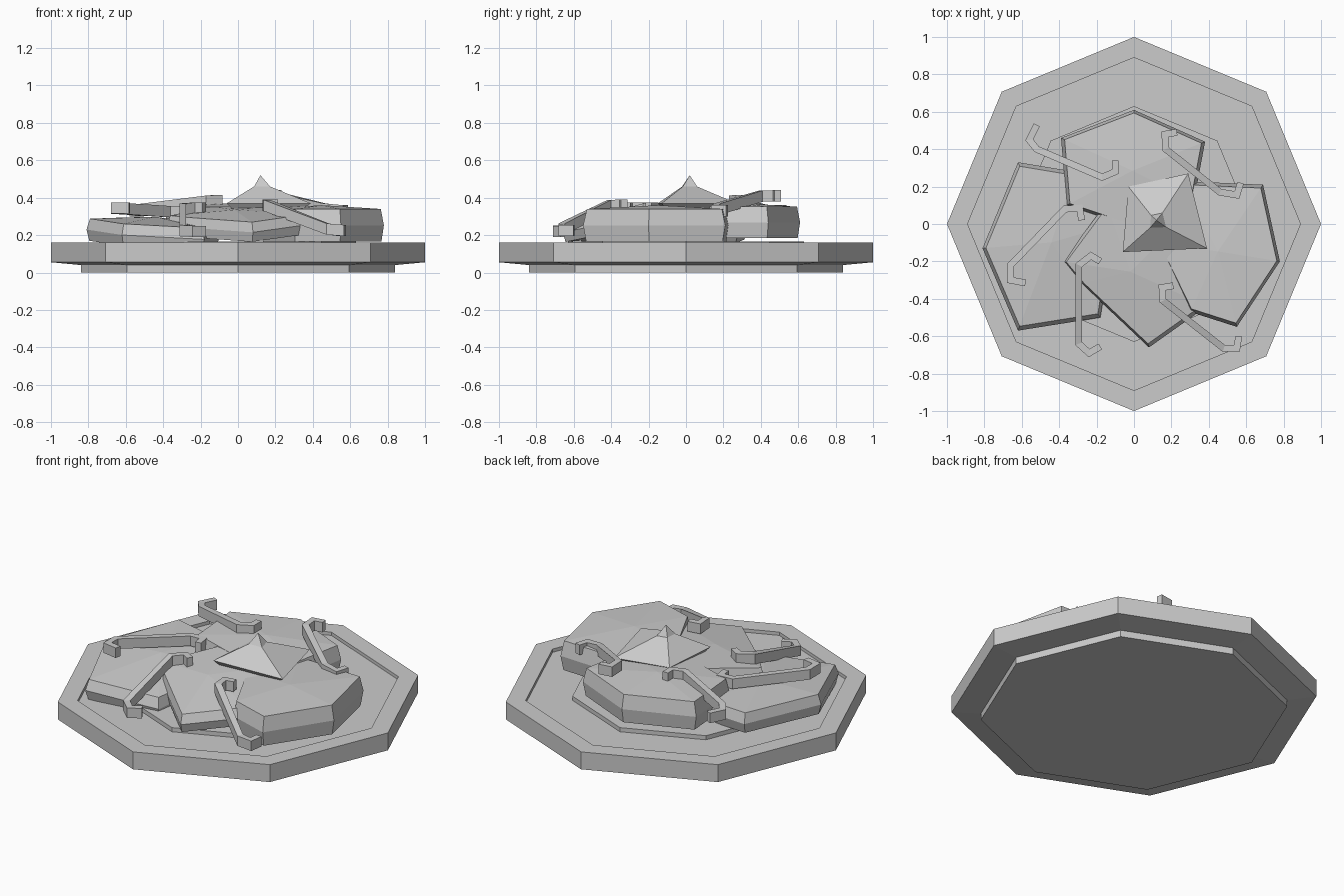
import bpy
import bmesh
import math
from mathutils import Vector

cube = bpy.data.objects.get("Cube")
if cube:
    bpy.data.objects.remove(cube, do_unlink=True)

grey = bpy.data.materials.new("plain_grey")
grey.use_nodes = True
grey.diffuse_color = (0.6, 0.6, 0.6, 1)
grey.node_tree.nodes["Principled BSDF"].inputs["Base Color"].default_value = (0.6, 0.6, 0.6, 1)


def loft(name, rings, tip=None):
    """Join matching rings of points; close the top with a cap or a fan to the tip."""
    bm = bmesh.new()
    loops = [[bm.verts.new(p) for p in ring] for ring in rings]
    n = len(loops[0])
    for low, high in zip(loops, loops[1:]):
        for i in range(n):
            j = (i + 1) % n
            bm.faces.new((low[i], low[j], high[j], high[i]))
    bm.faces.new(loops[0][::-1])
    if tip is None:
        bm.faces.new(loops[-1])
    else:
        peak = bm.verts.new(tip)
        for i in range(n):
            bm.faces.new((loops[-1][i], loops[-1][(i + 1) % n], peak))
    bmesh.ops.recalc_face_normals(bm, faces=bm.faces)
    mesh = bpy.data.meshes.new(name)
    bm.to_mesh(mesh)
    bm.free()
    mesh.materials.append(grey)
    obj = bpy.data.objects.new(name, mesh)
    bpy.context.collection.objects.link(obj)
    return obj


def octagon(radius, z):
    return [(radius * math.cos(i * math.pi / 4), radius * math.sin(i * math.pi / 4), z)
            for i in range(8)]


def slab(name, outline, bottom, top, slope=(0, 0), dome=0.02):
    """Chunky slice with a bulging rim, a shallow domed top and a tilt."""
    centre = sum((Vector(p) for p in outline), Vector((0, 0))) / len(outline)

    def ring(scale, z):
        points = []
        for p in outline:
            q = (Vector(p) - centre) * scale
            points.append((centre.x + q.x, centre.y + q.y, z + q.dot(Vector(slope))))
        return points

    middle = (bottom + top) / 2
    loft(name, [ring(0.96, bottom), ring(1, middle), ring(0.95, top)],
         (centre.x, centre.y, top + dome))


def strip(name, path, z_start, z_end, width=0.036, height=0.06):
    """Rectangular strip swept along a hooked path, sloping along its length."""
    pts = [Vector(p) for p in path]
    span = pts[-1] - pts[0]
    sections = []
    for i, p in enumerate(pts):
        before = (p - pts[i - 1]).normalized() if i else None
        after = (pts[i + 1] - p).normalized() if i < len(pts) - 1 else None
        along = ((before or after) + (after or before)).normalized()
        side = Vector((-along.y, along.x)) * width / 2
        side /= max(0.6, along.dot(after or before))
        t = min(1, max(0, (p - pts[0]).dot(span) / span.length_squared))
        z = z_start + (z_end - z_start) * t
        a, b = p + side, p - side
        h = height / 2
        sections.append([(a.x, a.y, z - h), (b.x, b.y, z - h),
                         (b.x, b.y, z + h), (a.x, a.y, z + h)])
    loft(name, sections)


# Plate with foot, rim and sunken middle, and the flat leaf bed on it
loft("plate", [octagon(0.84, 0), octagon(0.84, 0.04), octagon(1, 0.055),
               octagon(1, 0.16), octagon(0.89, 0.16), octagon(0.89, 0.14)])
loft("leaf_bed", [octagon(0.63, 0.138), octagon(0.63, 0.165)])

# Overlapping slices
slab("right_slice", [(0.69, 0.21), (0.25, 0.23), (0.12, -0.1), (0.3, -0.47),
                     (0.55, -0.55), (0.78, -0.2)], 0.165, 0.34)
slab("back_slice", [(0, 0.61), (-0.39, 0.46), (-0.36, 0.1), (0, -0.02),
                    (0.32, 0.12), (0.38, 0.44)], 0.185, 0.352)
slab("left_slice", [(-0.62, 0.33), (-0.81, -0.13), (-0.62, -0.57), (-0.18, -0.5),
                    (-0.1, 0), (-0.32, 0.28)], 0.15, 0.268, (-0.06, 0.04), 0.03)
slab("front_slice", [(0.08, -0.66), (0.39, -0.44), (0.22, -0.02), (-0.15, 0.11),
                     (-0.38, -0.2), (-0.28, -0.32)], 0.21, 0.315, (0.05, 0.13), 0.02)

# Hooked strips scattered over the slices
strip("back_left_strip", [(-0.52, 0.53), (-0.56, 0.45), (-0.52, 0.4), (-0.17, 0.25),
                          (-0.1, 0.28), (-0.1, 0.34)], 0.33, 0.385)
strip("back_right_strip", [(0.23, 0.49), (0.165, 0.48), (0.17, 0.4), (0.46, 0.17),
                           (0.55, 0.155), (0.57, 0.22)], 0.41, 0.33)
strip("left_strip", [(-0.28, 0.02), (-0.29, 0.085), (-0.37, 0.08), (-0.66, -0.22),
                     (-0.66, -0.3), (-0.58, -0.315)], 0.325, 0.345)
strip("front_left_strip", [(-0.18, -0.2), (-0.23, -0.17), (-0.295, -0.22), (-0.295, -0.64),
                           (-0.24, -0.69), (-0.18, -0.655)], 0.345, 0.22)
strip("front_right_strip", [(0.21, -0.33), (0.15, -0.34), (0.155, -0.41), (0.48, -0.665),
                            (0.55, -0.665), (0.56, -0.6)], 0.36, 0.225)

# Peaked dollop in the middle
corners = [(0.39, -0.13), (0.29, 0.27), (-0.03, 0.2), (-0.06, -0.15)]
peak = Vector((0.12, 0.01))


def dollop_ring(scale, z):
    return [tuple(peak + (Vector(c) - peak) * scale) + (z,) for c in corners]


loft("dollop", [dollop_ring(0.75, 0.32), dollop_ring(1, 0.37), dollop_ring(0.19, 0.46)],
     (0.12, 0.02, 0.52))
